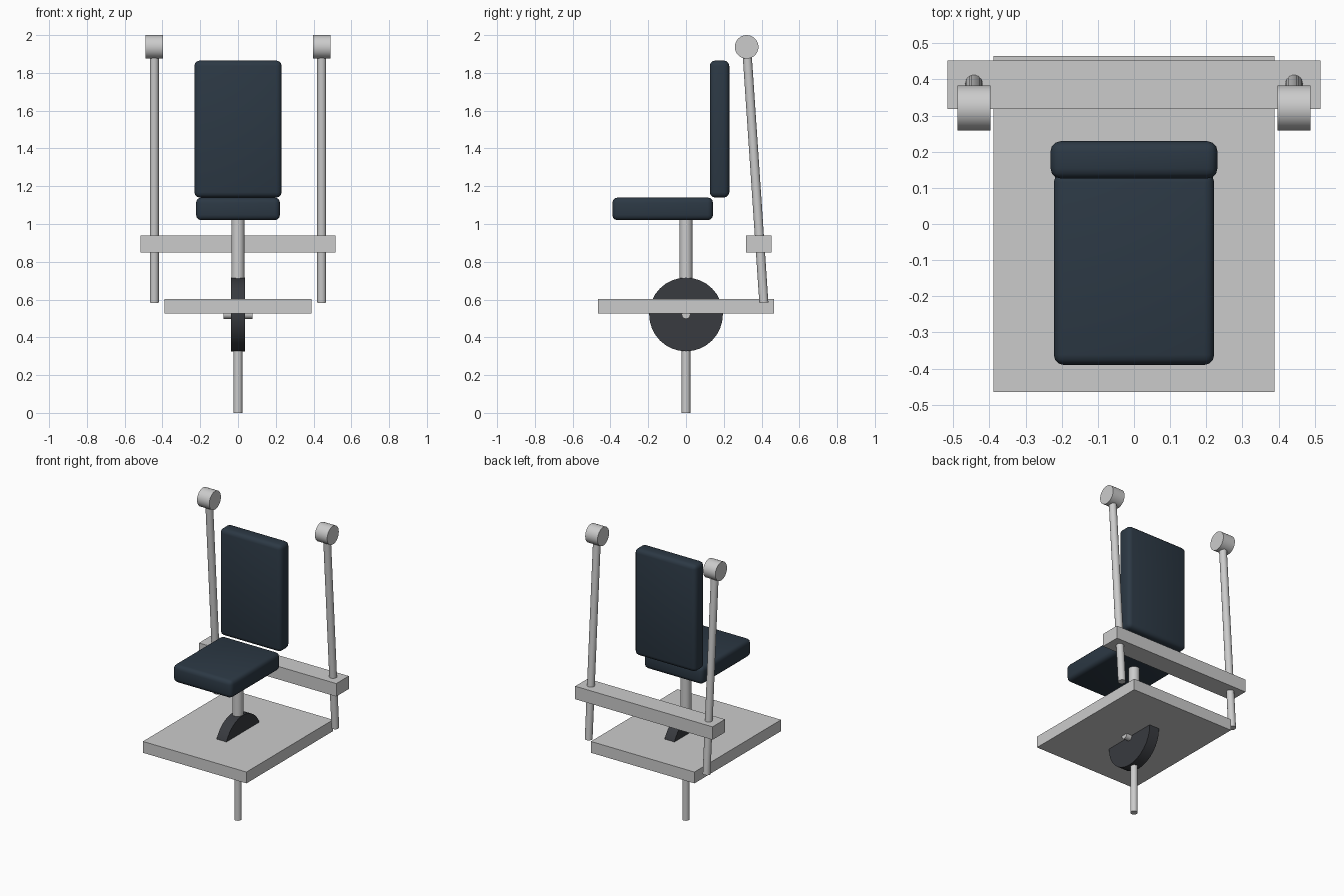
import bpy
from mathutils import Vector

if "Cube" in bpy.data.objects:
    bpy.data.objects.remove(bpy.data.objects["Cube"])


def make_material(name, color):
    mat = bpy.data.materials.new(name)
    mat.diffuse_color = (*color, 1)
    mat.use_nodes = True
    mat.node_tree.nodes["Principled BSDF"].inputs["Base Color"].default_value = mat.diffuse_color
    return mat


padding = make_material("dark_padding", (0.025, 0.04, 0.058))
rubber = make_material("dark_rubber", (0.04, 0.043, 0.05))


def box(name, lo, hi, mat=None, bevel=0):
    lo, hi = Vector(lo), Vector(hi)
    bpy.ops.mesh.primitive_cube_add(size=1, location=(lo + hi) / 2)
    ob = bpy.context.object
    ob.name = name
    ob.scale = hi - lo
    bpy.ops.object.transform_apply(location=False, rotation=False, scale=True)
    if bevel:
        mod = ob.modifiers.new("rounded_edges", 'BEVEL')
        mod.width = bevel
        mod.segments = 3
        bpy.ops.object.modifier_apply(modifier=mod.name)
        bpy.ops.object.shade_smooth_by_angle()
    if mat:
        ob.data.materials.append(mat)
    return ob


def rod(name, a, b, radius, sides=24, mat=None):
    a, b = Vector(a), Vector(b)
    bpy.ops.mesh.primitive_cylinder_add(vertices=sides, radius=radius,
                                        depth=(b - a).length, location=(a + b) / 2)
    ob = bpy.context.object
    ob.name = name
    ob.rotation_euler = (b - a).to_track_quat('Z', 'Y').to_euler()
    bpy.ops.object.shade_smooth_by_angle()
    if mat:
        ob.data.materials.append(mat)
    return ob


# Padded seat and backrest
box("seat", (-0.222, -0.39, 1.02), (0.222, 0.143, 1.14), padding, 0.028)
box("backrest", (-0.231, 0.126, 1.14), (0.231, 0.229, 1.865), padding, 0.028)

# Base plate and rear crossbar
box("base_plate", (-0.389, -0.465, 0.525), (0.389, 0.465, 0.602))
box("rear_crossbar", (-0.516, 0.318, 0.85), (0.516, 0.452, 0.938))

# Central column with wheel and axle
rod("lower_post", (0, 0, 0), (0, 0, 0.36), 0.023)
rod("seat_post", (0, 0, 0.68), (0, 0, 1.04), 0.0345)
rod("wheel", (-0.037, 0, 0.521), (0.037, 0, 0.521), 0.195, 32, rubber)
rod("axle", (-0.078, 0, 0.521), (0.078, 0, 0.521), 0.023)

# Leaning side posts with drum tops
for side, x in (("left", -0.443), ("right", 0.443)):
    rod(side + "_post", (x, 0.412, 0.584), (x, 0.321, 1.938), 0.024)
    rod(side + "_drum", (x - 0.046, 0.321, 1.9375), (x + 0.046, 0.321, 1.9375), 0.0625, 32)
